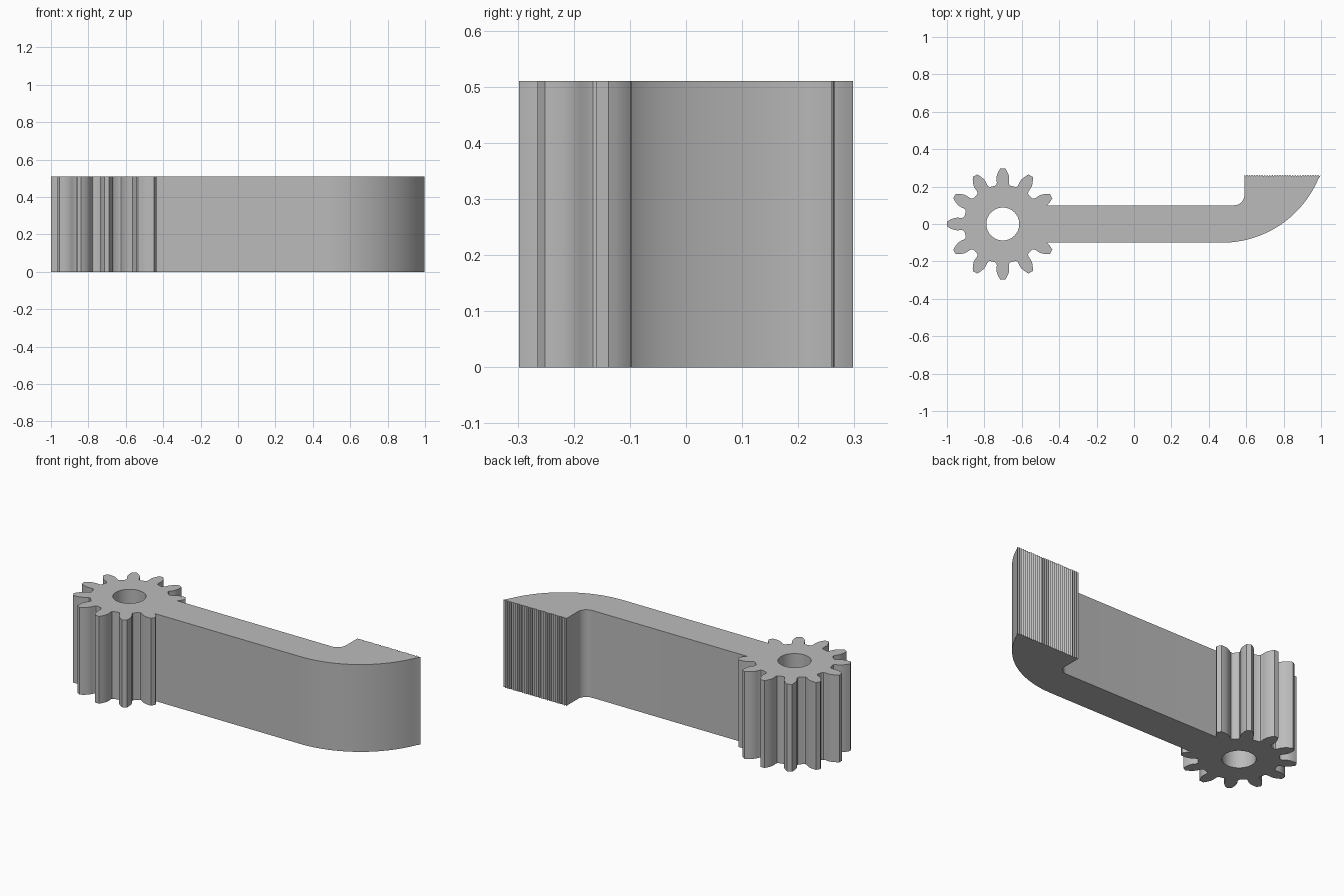
import bpy
import bmesh
from math import pi, cos, sin, atan2, hypot

HEIGHT = 0.51
GEAR_X = -0.7015
TEETH = 12
ARM = 0.10          # half width of the arm

cube = bpy.data.objects.get("Cube")
if cube:
    bpy.data.objects.remove(cube)

grey = bpy.data.materials.new("plain grey")
grey.use_nodes = True
colour = (0.5, 0.5, 0.5, 1)
grey.diffuse_color = colour
grey.node_tree.nodes["Principled BSDF"].inputs["Base Color"].default_value = colour


def arc(cx, cy, r, start, end, steps):
    """Points along a circular arc."""
    angles = [start + (end - start) * i / steps for i in range(steps + 1)]
    return [(cx + r * cos(a), cy + r * sin(a)) for a in angles]


def gear_outline():
    """Rounded teeth, open towards +x where the arm joins."""
    # (radius, half width) from root to tip
    flank = [(0.205, 0.040), (0.211, 0.034), (0.222, 0.032), (0.238, 0.034),
             (0.255, 0.033), (0.270, 0.028), (0.285, 0.021), (0.298, 0.013)]
    tooth = [(r, -w) for r, w in flank] + [(r, w) for r, w in reversed(flank)]
    points = []
    for k in range(1, TEETH):
        a = 2 * pi * k / TEETH
        for u, v in tooth:
            x, y = u * cos(a) - v * sin(a), u * sin(a) + v * cos(a)
            if x < 0 or abs(y) > ARM + 0.003:
                points.append((GEAR_X + x, y))
    return points


def arm_outline():
    """Straight arm, sweeping up to a serrated pad."""
    cx, cy, tip_x, tip_y, pad_x = 0.47, 0.46, 0.998, 0.26, 0.59
    radius = cy + ARM
    end = atan2(tip_y - cy, tip_x - cx)
    radius_end = hypot(tip_x - cx, tip_y - cy)
    sweep = arc(cx, cy, radius, -pi / 2, end, 28)[:-1]
    sweep.append((cx + radius_end * cos(end), cy + radius_end * sin(end)))
    # Fine ridges along the pad
    ridges = 30
    step = (tip_x - pad_x) / ridges
    pad = []
    for i in range(ridges):
        pad.append((tip_x - (i + 0.5) * step, tip_y - 0.004))
        pad.append((tip_x - (i + 1) * step, tip_y + 0.003))
    fillet = arc(pad_x - 0.055, ARM + 0.055, 0.055, 0, -pi / 2, 10)
    start_x = GEAR_X + 0.236
    return [(start_x, -ARM)] + sweep + pad + fillet + [(start_x, ARM)]


def extrude_loops(name, loops, height):
    """Fill closed loops (later ones are holes) and extrude them upwards."""
    bm = bmesh.new()
    edges = []
    for loop in loops:
        verts = [bm.verts.new((x, y, 0)) for x, y in loop]
        edges += [bm.edges.new((v, verts[i - 1])) for i, v in enumerate(verts)]
    bmesh.ops.triangle_fill(bm, use_beauty=True, edges=edges, normal=(0, 0, 1))
    result = bmesh.ops.extrude_face_region(bm, geom=bm.faces[:], use_keep_orig=True)
    top = [g for g in result["geom"] if isinstance(g, bmesh.types.BMVert)]
    bmesh.ops.translate(bm, verts=top, vec=(0, 0, height))
    bmesh.ops.recalc_face_normals(bm, faces=bm.faces[:])
    mesh = bpy.data.meshes.new(name)
    bm.to_mesh(mesh)
    bm.free()
    mesh.materials.append(grey)
    obj = bpy.data.objects.new(name, mesh)
    bpy.context.collection.objects.link(obj)
    return obj


# Gear, arm and pad in one solid, with a shaft hole
shaft_hole = arc(GEAR_X, 0, 0.088, 0, 2 * pi, 48)[:-1]
lever = extrude_loops("geared_lever", [gear_outline() + arm_outline(), shaft_hole], HEIGHT)

bpy.ops.object.select_all(action="DESELECT")
lever.select_set(True)
bpy.context.view_layer.objects.active = lever
bpy.ops.object.shade_smooth_by_angle(angle=pi / 6)
